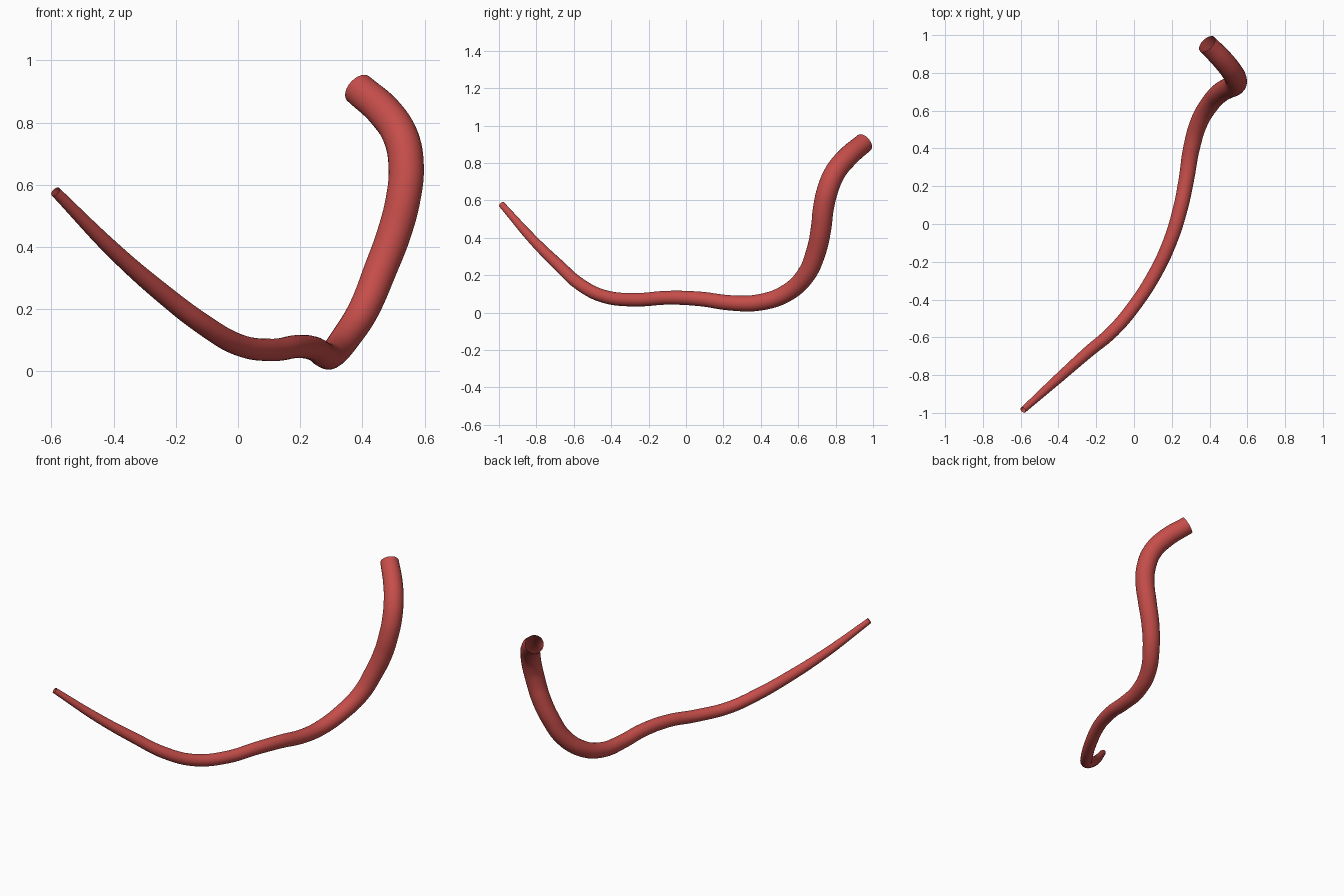
import bpy

# Colour
red = bpy.data.materials.new("muted red")
red.diffuse_color = (0.56, 0.075, 0.068, 1)

# Centre line of the tapering tube: x, y, z, radius
path = [
    (-0.587, -0.985, 0.578, 0.017),
    (-0.397, -0.815, 0.386, 0.026),
    (-0.245, -0.680, 0.253, 0.031),
    (-0.110, -0.565, 0.150, 0.034),
    (0.000, -0.435, 0.086, 0.035),
    (0.110, -0.265, 0.069, 0.036),
    (0.190, -0.095, 0.080, 0.037),
    (0.245, 0.080, 0.073, 0.039),
    (0.278, 0.240, 0.052, 0.041),
    (0.303, 0.395, 0.055, 0.044),
    (0.345, 0.540, 0.106, 0.047),
    (0.405, 0.640, 0.200, 0.050),
    (0.457, 0.695, 0.325, 0.053),
    (0.504, 0.722, 0.450, 0.055),
    (0.532, 0.735, 0.560, 0.056),
    (0.541, 0.757, 0.655, 0.057),
    (0.525, 0.797, 0.750, 0.057),
    (0.475, 0.862, 0.830, 0.056),
    (0.387, 0.953, 0.909, 0.053),
]

# Smooth curve with a round, open-ended bevel
curve = bpy.data.curves.new("tapered_tube", "CURVE")
curve.dimensions = "3D"
curve.resolution_u = 6
curve.bevel_depth = 1.0
curve.bevel_resolution = 10
curve.use_fill_caps = False
spline = curve.splines.new("BEZIER")
spline.bezier_points.add(len(path) - 1)
for point, (x, y, z, r) in zip(spline.bezier_points, path):
    point.co = (x, y, z)
    point.radius = r
    point.handle_left_type = point.handle_right_type = "AUTO"
curve.materials.append(red)

tube = bpy.data.objects.new("tapered_tube", curve)
bpy.context.collection.objects.link(tube)
bpy.context.view_layer.objects.active = tube
tube.select_set(True)
bpy.ops.object.convert(target="MESH")
bpy.ops.object.shade_smooth()
